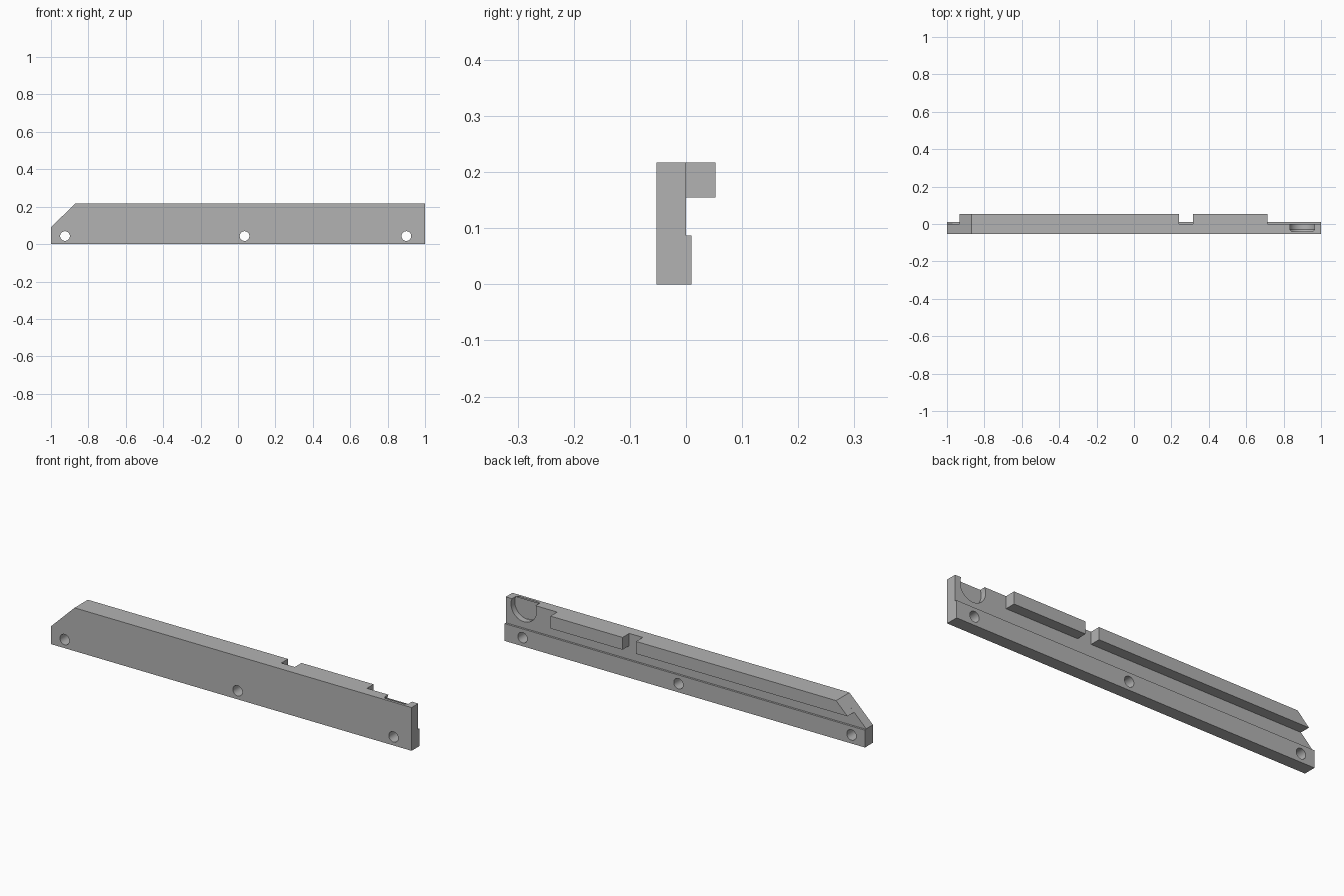
import bpy, bmesh
from math import pi
from mathutils import Matrix

cube = bpy.data.objects.get("Cube")
if cube:
    bpy.data.objects.remove(cube, do_unlink=True)

grey = bpy.data.materials.new("plain grey")
grey.use_nodes = True
grey.diffuse_color = (0.45, 0.45, 0.45, 1)
grey.node_tree.nodes["Principled BSDF"].inputs["Base Color"].default_value = grey.diffuse_color

FRONT, BACK = -0.053, 0.053
TOP, RAIL_Z, LEDGE_Z = 0.217, 0.155, 0.087


def finish(name, bm):
    bmesh.ops.recalc_face_normals(bm, faces=bm.faces)
    mesh = bpy.data.meshes.new(name)
    bm.to_mesh(mesh)
    bm.free()
    mesh.materials.append(grey)
    obj = bpy.data.objects.new(name, mesh)
    bpy.context.collection.objects.link(obj)
    return obj


def prism(name, outline, y0, y1):
    """Extrude an x/z outline from y0 to y1."""
    bm = bmesh.new()
    face = bm.faces.new([bm.verts.new((x, y0, z)) for x, z in outline])
    new = bmesh.ops.extrude_face_region(bm, geom=[face])["geom"]
    verts = [v for v in new if isinstance(v, bmesh.types.BMVert)]
    bmesh.ops.translate(bm, verts=verts, vec=(0, y1 - y0, 0))
    return finish(name, bm)


def bore(name, x, z, y0, y1, r0, r1, sides=48):
    """Round cutter along y, radius r0 at y0 and r1 at y1."""
    bm = bmesh.new()
    place = Matrix.Translation((x, (y0 + y1) / 2, z)) @ Matrix.Rotation(-pi / 2, 4, "X")
    bmesh.ops.create_cone(bm, cap_ends=True, segments=sides, radius1=r0,
                          radius2=r1, depth=y1 - y0, matrix=place)
    return finish(name, bm)


def combine(target, other, operation):
    mod = target.modifiers.new(other.name, "BOOLEAN")
    mod.operation, mod.solver, mod.object = operation, "EXACT", other
    bpy.context.view_layer.objects.active = target
    bpy.ops.object.modifier_apply(modifier=mod.name)
    bpy.data.objects.remove(other, do_unlink=True)


def box_outline(x0, x1, z0, z1):
    return [(x0, z0), (x1, z0), (x1, z1), (x0, z1)]


# Main plate with one sloped corner
bar = prism("mounting_bar", [(-1, 0), (1, 0), (1, TOP), (-0.87, TOP), (-1, 0.09)], FRONT, 0)

# Low ledge and split top rail on the back
combine(bar, prism("ledge", box_outline(-1, 1, 0, LEDGE_Z), 0, 0.01), "UNION")
long_rail = [(-0.933, RAIL_Z), (0.24, RAIL_Z), (0.24, TOP), (-0.87, TOP)]
combine(bar, prism("long_rail", long_rail, 0, BACK), "UNION")
combine(bar, prism("short_rail", box_outline(0.315, 0.715, RAIL_Z, TOP), 0, BACK), "UNION")

# Round pocket open at the top, with a bevelled floor
combine(bar, bore("pocket", 0.9, 0.19, -0.03, 0.03, 0.071, 0.071), "DIFFERENCE")
combine(bar, bore("pocket_floor", 0.9, 0.19, -0.04, -0.03, 0.062, 0.071), "DIFFERENCE")

# Screw holes
for x in (-0.925, 0.035, 0.9):
    combine(bar, bore("screw_hole", x, 0.043, -0.1, 0.1, 0.026, 0.026, 32), "DIFFERENCE")

bpy.ops.object.select_all(action="DESELECT")
bar.select_set(True)
bpy.context.view_layer.objects.active = bar
bpy.ops.object.shade_smooth_by_angle(angle=pi / 6)
